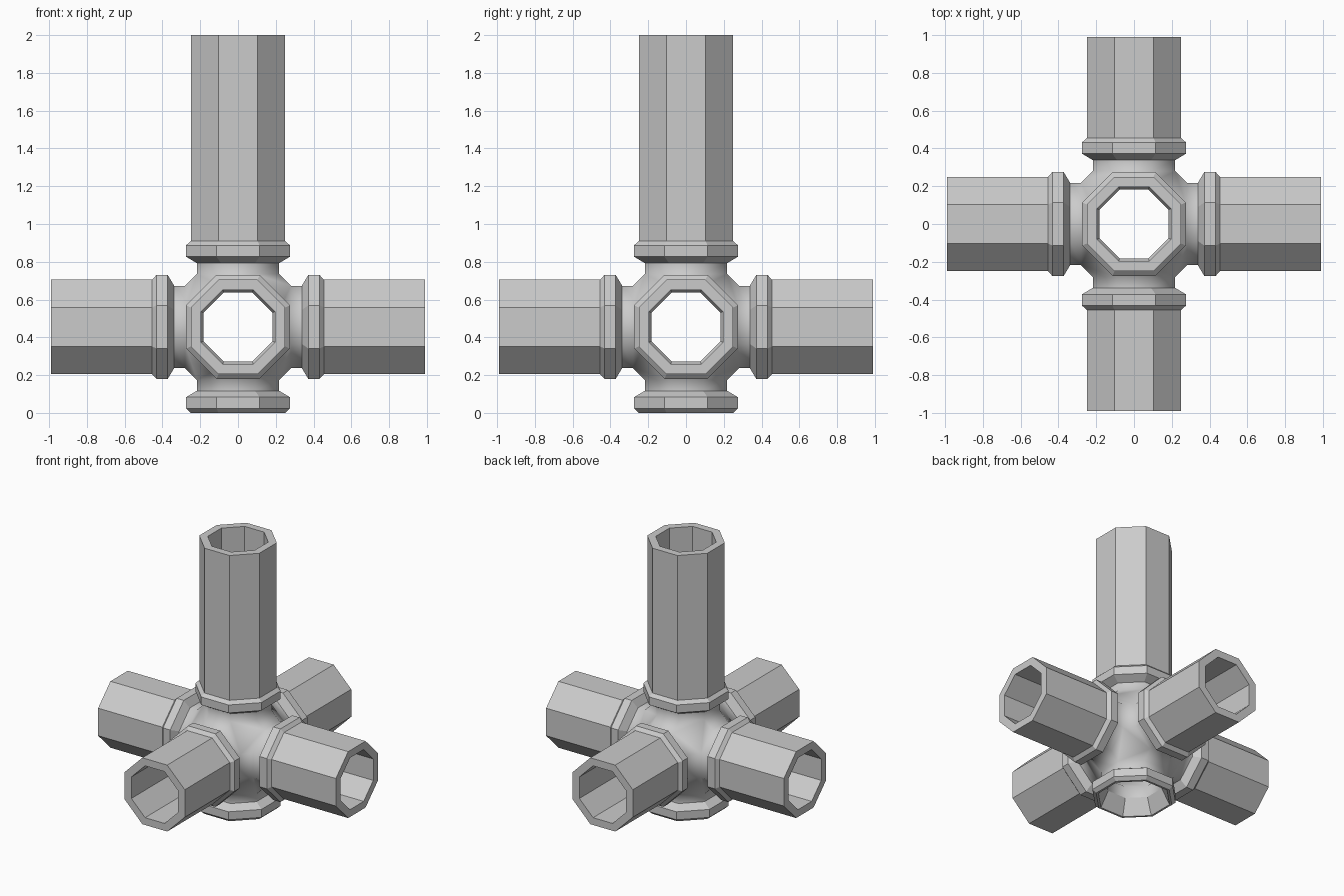
import bpy, bmesh
from math import pi, tan, cos, sin
from itertools import permutations, product
from mathutils import Matrix, Vector

if "Cube" in bpy.data.objects:
    bpy.data.objects.remove(bpy.data.objects["Cube"])

C = Vector((0, 0, 0.455))      # centre of the junction
T = tan(pi / 8)                # half side / apothem of an octagon

# rotations taking +z onto each of the six arm directions
DIRS = {
    "top": Matrix.Identity(3),
    "bottom": Matrix.Rotation(pi, 3, 'X'),
    "right": Matrix.Rotation(pi / 2, 3, 'Y'),
    "left": Matrix.Rotation(-pi / 2, 3, 'Y'),
    "front": Matrix.Rotation(pi / 2, 3, 'X'),
    "back": Matrix.Rotation(-pi / 2, 3, 'X'),
}


def ring(bm, rot, apothem, dist):
    r = apothem / cos(pi / 8)
    return [bm.verts.new(rot @ Vector((r * cos(pi / 8 + i * pi / 4),
                                       r * sin(pi / 8 + i * pi / 4), dist)))
            for i in range(8)]


def sweep(bm, rot, profile, closed=False, smooth_bands=()):
    """Octagonal tube through (apothem, distance) points."""
    rings = [ring(bm, rot, a, d) for a, d in profile]
    if closed:
        rings.append(rings[0])
    for k, (p, q) in enumerate(zip(rings, rings[1:])):
        for i in range(8):
            j = (i + 1) % 8
            f = bm.faces.new((p[i], p[j], q[j], q[i]))
            f.smooth = k in smooth_bands


def core(bm, a, d):
    """Rounded centre: hull of six octagons, with the octagons left open."""
    tmp = bmesh.new()
    for p in permutations((d, a, a * T)):
        for s in product((-1, 1), repeat=3):
            tmp.verts.new([u * v for u, v in zip(p, s)])
    bmesh.ops.convex_hull(tmp, input=tmp.verts[:])
    tmp.normal_update()
    open_faces = [f for f in tmp.faces if max(abs(n) for n in f.normal) > 0.99]
    bmesh.ops.delete(tmp, geom=open_faces, context='FACES')
    copies = {v: bm.verts.new(v.co) for v in tmp.verts}
    for f in tmp.faces:
        bm.faces.new([copies[v] for v in f.verts]).smooth = True
    tmp.free()


def finish(bm, name):
    bmesh.ops.remove_doubles(bm, verts=bm.verts[:], dist=0.0005)
    bmesh.ops.dissolve_limit(bm, angle_limit=0.01, verts=bm.verts[:], edges=bm.edges[:])
    bmesh.ops.recalc_face_normals(bm, faces=bm.faces[:])
    me = bpy.data.meshes.new(name)
    bm.to_mesh(me)
    bm.free()
    ob = bpy.data.objects.new(name, me)
    ob.location = C
    bpy.context.collection.objects.link(ob)


# six-way fitting: outer core, inner core, and a flanged socket on each arm
bm = bmesh.new()
core(bm, 0.218, 0.28)
core(bm, 0.183, 0.25)
socket = [(0.218, 0.28), (0.218, 0.338), (0.275, 0.372), (0.275, 0.432),
          (0.25, 0.455), (0.235, 0.455), (0.183, 0.338), (0.183, 0.25)]
for rot in DIRS.values():
    sweep(bm, rot, socket, smooth_bands=(0, 6))
finish(bm, "six_way_fitting")

# octagonal pipes in every socket except the bottom one
for name, rot in DIRS.items():
    if name == "bottom":
        continue
    end = 2 - C.z if name == "top" else 0.99
    bm = bmesh.new()
    sweep(bm, rot, [(0.25, 0.44), (0.25, end), (0.195, end), (0.195, 0.44)], closed=True)
    finish(bm, name + "_pipe")
